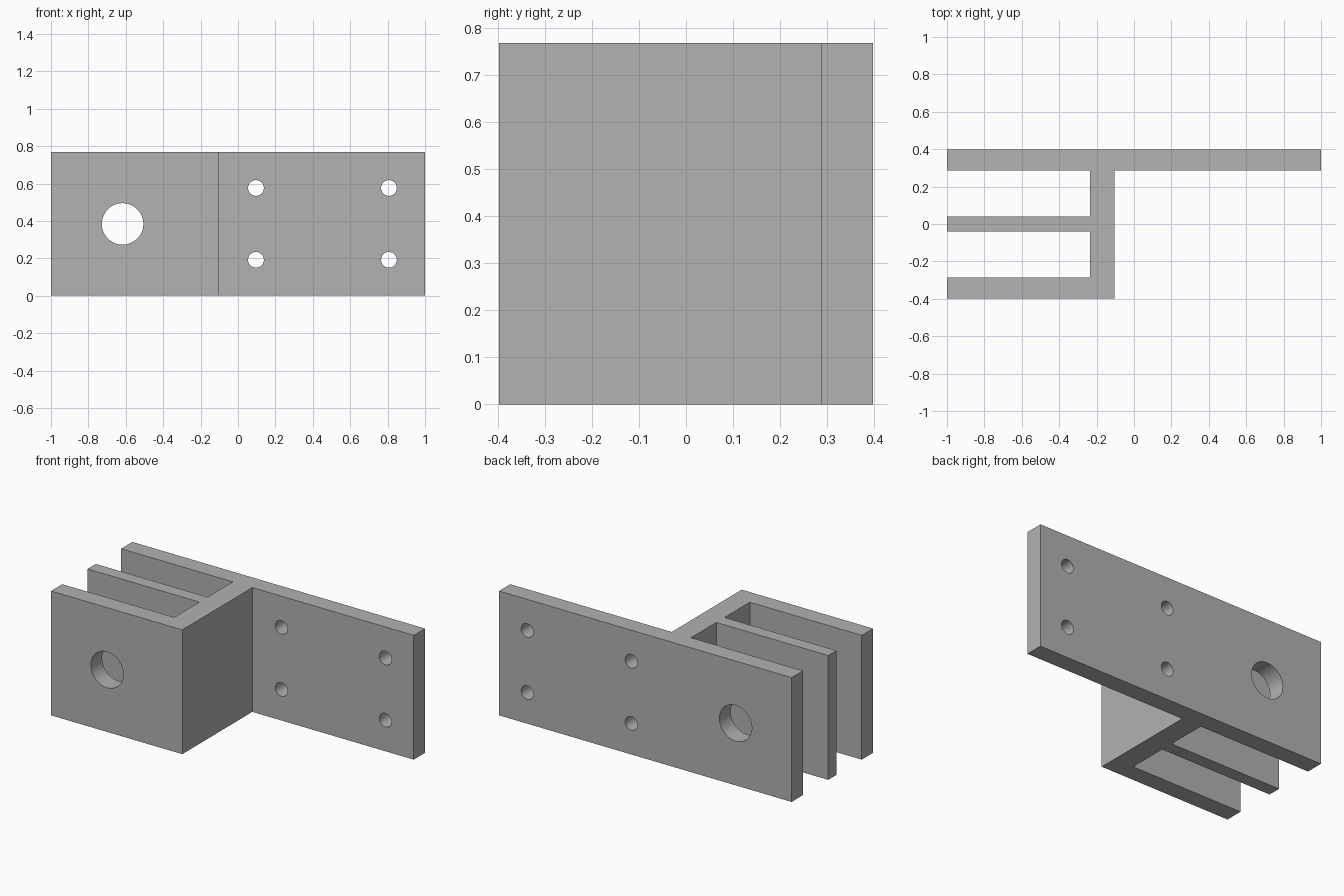
import bpy
import bmesh
from math import pi
from mathutils import Matrix, Vector

cube = bpy.data.objects.get("Cube")
if cube:
    bpy.data.objects.remove(cube, do_unlink=True)

HEIGHT = 0.768
DEPTH = 0.397      # half of the full depth
INNER = 0.287      # inner faces of the outer plates
FIN = 0.04         # half thickness of the middle plate
WEB_L, WEB_R = -0.235, -0.103

grey = bpy.data.materials.new("steel grey")
grey.use_nodes = True
colour = (0.445, 0.445, 0.445, 1)
grey.diffuse_color = colour
grey.node_tree.nodes["Principled BSDF"].inputs["Base Color"].default_value = colour


def make_object(name, bm):
    bmesh.ops.recalc_face_normals(bm, faces=bm.faces)
    mesh = bpy.data.meshes.new(name)
    bm.to_mesh(mesh)
    bm.free()
    obj = bpy.data.objects.new(name, mesh)
    bpy.context.collection.objects.link(obj)
    mesh.materials.append(grey)
    return obj


# Bracket body: plan outline of the web, long plate and two short plates
outline = [
    (1, DEPTH), (-1, DEPTH), (-1, INNER), (WEB_L, INNER),
    (WEB_L, FIN), (-1, FIN), (-1, -FIN), (WEB_L, -FIN),
    (WEB_L, -INNER), (-1, -INNER), (-1, -DEPTH), (WEB_R, -DEPTH),
    (WEB_R, INNER), (1, INNER),
]
bm = bmesh.new()
base = bm.faces.new([bm.verts.new((x, y, 0)) for x, y in outline])
top = bmesh.ops.extrude_face_region(bm, geom=[base], use_keep_orig=True)
bmesh.ops.translate(bm, vec=Vector((0, 0, HEIGHT)),
                    verts=[v for v in top["geom"] if isinstance(v, bmesh.types.BMVert)])
bracket = make_object("bracket", bm)

# Hole cutters: one pin bore through all plates, four mounting holes
holes = [(-0.617, HEIGHT / 2, 0.111)]
holes += [(x, z, 0.042) for x in (0.096, 0.807) for z in (HEIGHT / 4, HEIGHT * 3 / 4)]
bm = bmesh.new()
for x, z, radius in holes:
    bmesh.ops.create_cone(
        bm, cap_ends=True, segments=48, radius1=radius, radius2=radius, depth=1.2,
        matrix=Matrix.Translation((x, 0, z)) @ Matrix.Rotation(pi / 2, 4, "X"))
cutter = make_object("hole_cutter", bm)
cutter.hide_render = True

# Cut the holes, keep the result and discard the cutter
cut = bracket.modifiers.new("holes", "BOOLEAN")
cut.operation = "DIFFERENCE"
cut.solver = "EXACT"
cut.object = cutter
bpy.context.view_layer.update()
bpy.ops.object.select_all(action="DESELECT")
bracket.select_set(True)
bpy.context.view_layer.objects.active = bracket
bpy.ops.object.modifier_apply(modifier=cut.name)
bpy.data.objects.remove(cutter, do_unlink=True)

# Smooth bore walls with crisp plate edges
bpy.ops.object.shade_smooth_by_angle(angle=pi / 6)
